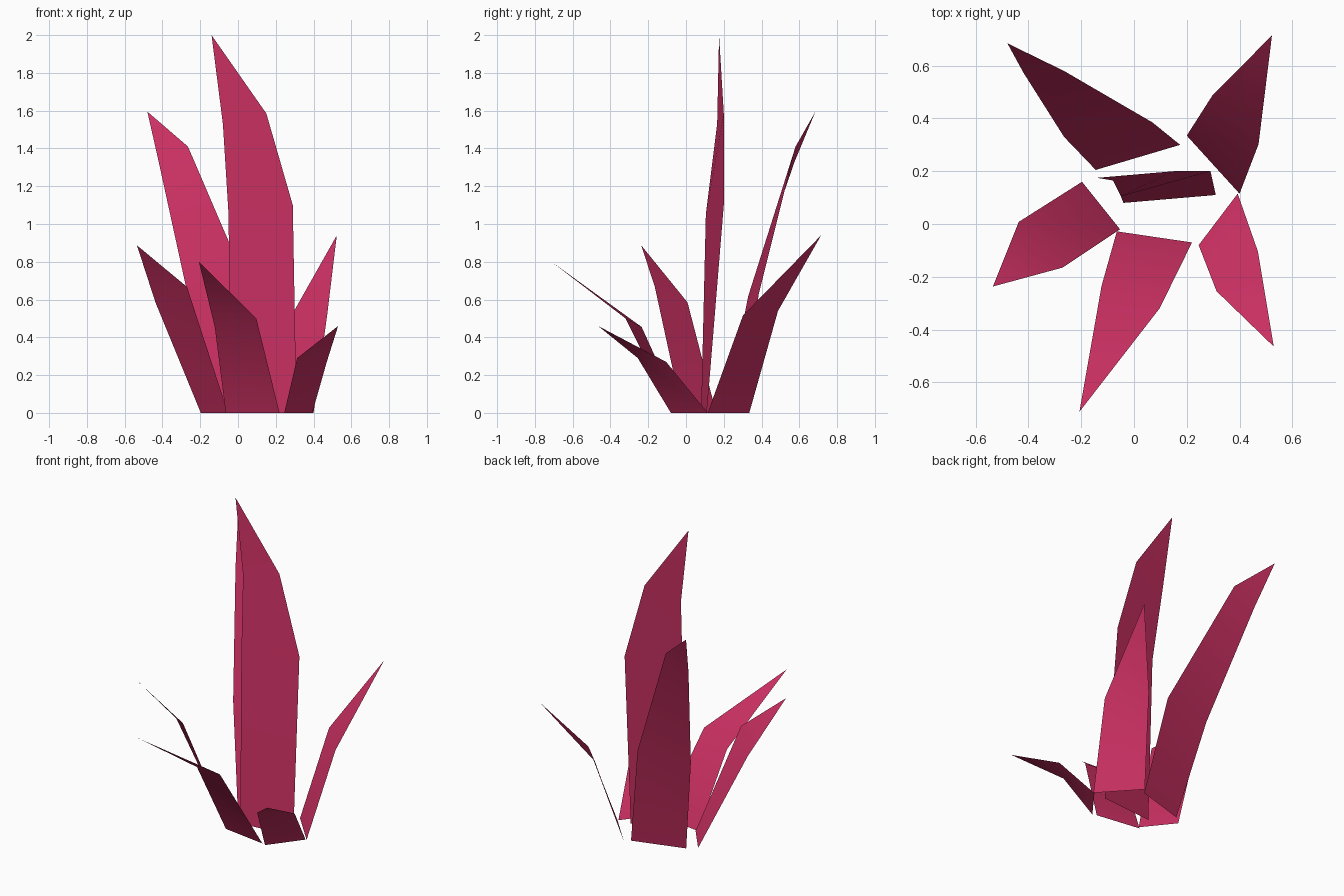
import bpy

mat = bpy.data.materials.new("leaf_crimson")
mat.diffuse_color = (0.60, 0.03, 0.125, 1)


def leaf(name, left, right, tip):
    """Single-sheet pointed blade: left and right edges from base upward, joined at a tip."""
    n = len(left)
    verts = left + right + [tip]
    faces = [(i, n + i, n + i + 1, i + 1) for i in range(n - 1)]
    faces.append((n - 1, 2 * n - 1, 2 * n))
    mesh = bpy.data.meshes.new(name)
    mesh.from_pydata(verts, [], faces)
    mesh.polygons.foreach_set("use_smooth", [True] * len(faces))
    mesh.materials.append(mat)
    bpy.context.collection.objects.link(bpy.data.objects.new(name, mesh))


# Tall upright leaves, two bends each
leaf("tall_centre_leaf",
     [(-0.04, 0.08, 0), (-0.05, 0.105, 1.05), (-0.08, 0.165, 1.53)],
     [(0.31, 0.11, 0), (0.29, 0.20, 1.10), (0.15, 0.20, 1.585)],
     (-0.14, 0.175, 2.0))
leaf("tall_back_leaf",
     [(-0.145, 0.205, 0), (-0.265, 0.33, 0.62), (-0.42, 0.575, 1.33)],
     [(0.175, 0.30, 0), (0.07, 0.385, 0.63), (-0.265, 0.58, 1.41)],
     (-0.48, 0.685, 1.595))

# Short spreading leaves, one bend each (left and right as seen from the plant's centre)
leaf("back_right_leaf",
     [(0.20, 0.335, 0), (0.297, 0.487, 0.54)],
     [(0.40, 0.115, 0), (0.472, 0.302, 0.517)],
     (0.523, 0.715, 0.94))
leaf("front_right_leaf",
     [(0.393, 0.115, 0), (0.47, -0.105, 0.27)],
     [(0.245, -0.08, 0), (0.313, -0.255, 0.29)],
     (0.53, -0.465, 0.46))
leaf("front_leaf",
     [(0.22, -0.07, 0), (0.097, -0.32, 0.50)],
     [(-0.065, -0.028, 0), (-0.123, -0.235, 0.455)],
     (-0.207, -0.712, 0.80))
leaf("left_leaf",
     [(-0.053, -0.02, 0), (-0.27, -0.165, 0.667)],
     [(-0.197, 0.16, 0), (-0.437, 0.008, 0.585)],
     (-0.535, -0.237, 0.887))
